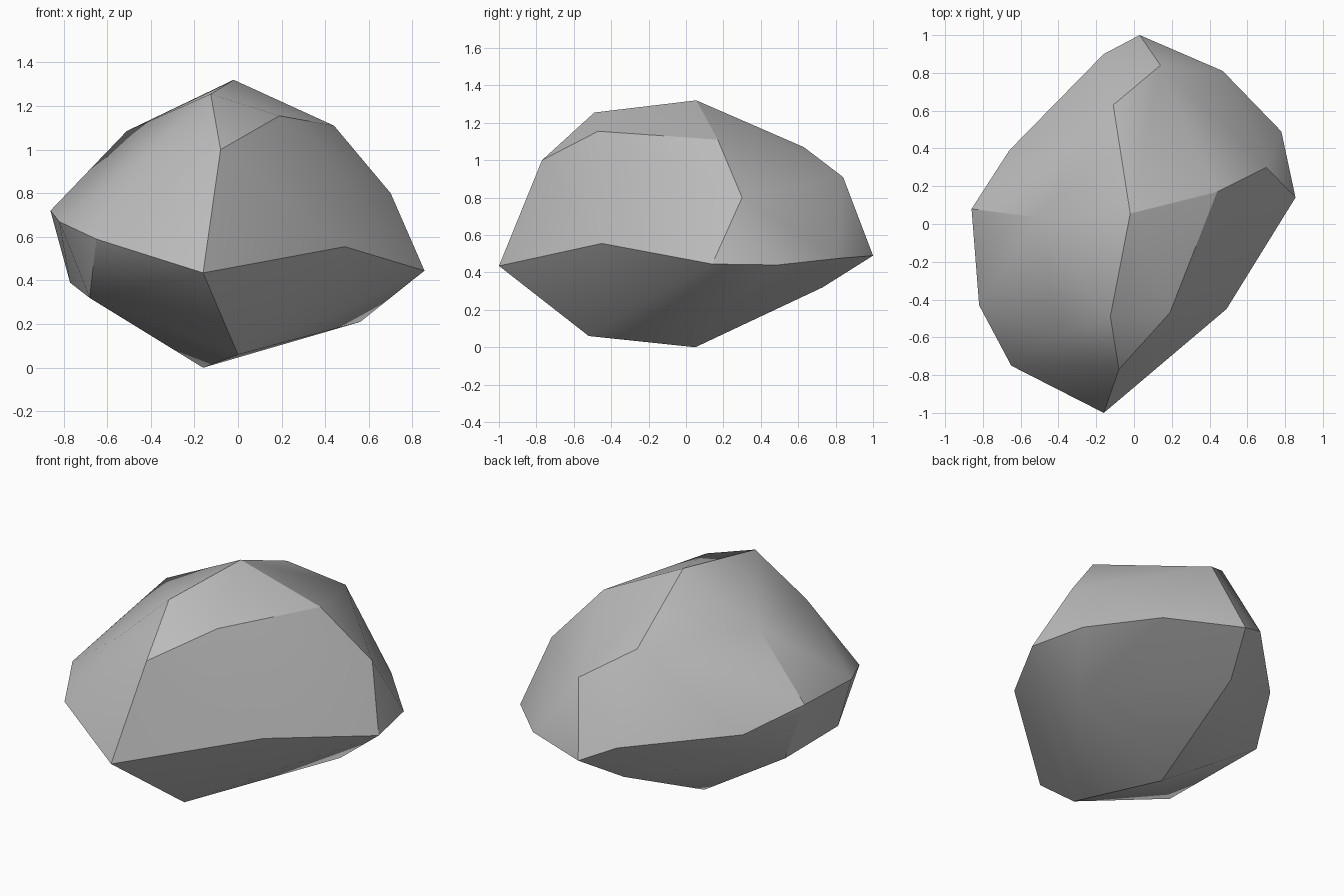
import bpy
import bmesh
import math
from mathutils import Vector

# Remove the default cube only
default_cube = bpy.data.objects.get("Cube")
if default_cube:
    bpy.data.objects.remove(default_cube, do_unlink=True)


def make_material(name, colour):
    material = bpy.data.materials.new(name)
    material.use_nodes = True
    material.diffuse_color = colour
    shader = next(n for n in material.node_tree.nodes if n.type == "BSDF_PRINCIPLED")
    shader.inputs["Base Color"].default_value = colour
    shader.inputs["Roughness"].default_value = 0.9
    return material


# Chipped corners of the boulder, grouped in layers from bottom to top
underside = [(-.16, .05, 0), (0, -.52, .06), (.56, .19, .21),
             (-.09, .73, .32), (-.68, -.5, .32), (-.77, .14, .39)]
waist = [(-.16, -1, .435), (.49, -.45, .555), (.855, .14, .445),
         (.78, .49, .44), (.47, .81, .475), (.03, 1, .49),
         (-.16, .9, .58), (-.66, .39, .6), (-.86, .08, .72),
         (-.82, -.43, .67), (-.65, -.75, .59)]
shoulder = [(.7, .3, .8), (.14, .84, .91), (-.4, -.59, .99),
            (-.08, -.77, 1), (-.11, .63, 1.07), (-.51, .035, 1.085)]
crown = [(.44, .17, 1.11), (.19, -.47, 1.155),
         (-.125, -.49, 1.255), (-.02, .055, 1.32)]


def build_boulder(name, layers, material):
    """Wrap a convex skin around the corner layers."""
    bm = bmesh.new()
    for layer in layers:
        for corner in layer:
            bm.verts.new(Vector(corner))
    hull = bmesh.ops.convex_hull(bm, input=bm.verts)
    loose = {g for g in hull["geom_interior"] + hull["geom_unused"]
             if isinstance(g, bmesh.types.BMVert)}
    bmesh.ops.delete(bm, geom=list(loose), context="VERTS")
    bmesh.ops.recalc_face_normals(bm, faces=bm.faces)
    mesh = bpy.data.meshes.new(name)
    bm.to_mesh(mesh)
    bm.free()
    mesh.materials.append(material)
    boulder = bpy.data.objects.new(name, mesh)
    bpy.context.collection.objects.link(boulder)
    return boulder


stone_grey = make_material("stone_grey", (.5, .5, .5, 1))
boulder = build_boulder("boulder", [underside, waist, shoulder, crown], stone_grey)

# Soften shallow facets, keep the strong breaks crisp
bpy.ops.object.select_all(action="DESELECT")
boulder.select_set(True)
bpy.context.view_layer.objects.active = boulder
bpy.ops.object.shade_smooth_by_angle(angle=math.radians(30))
